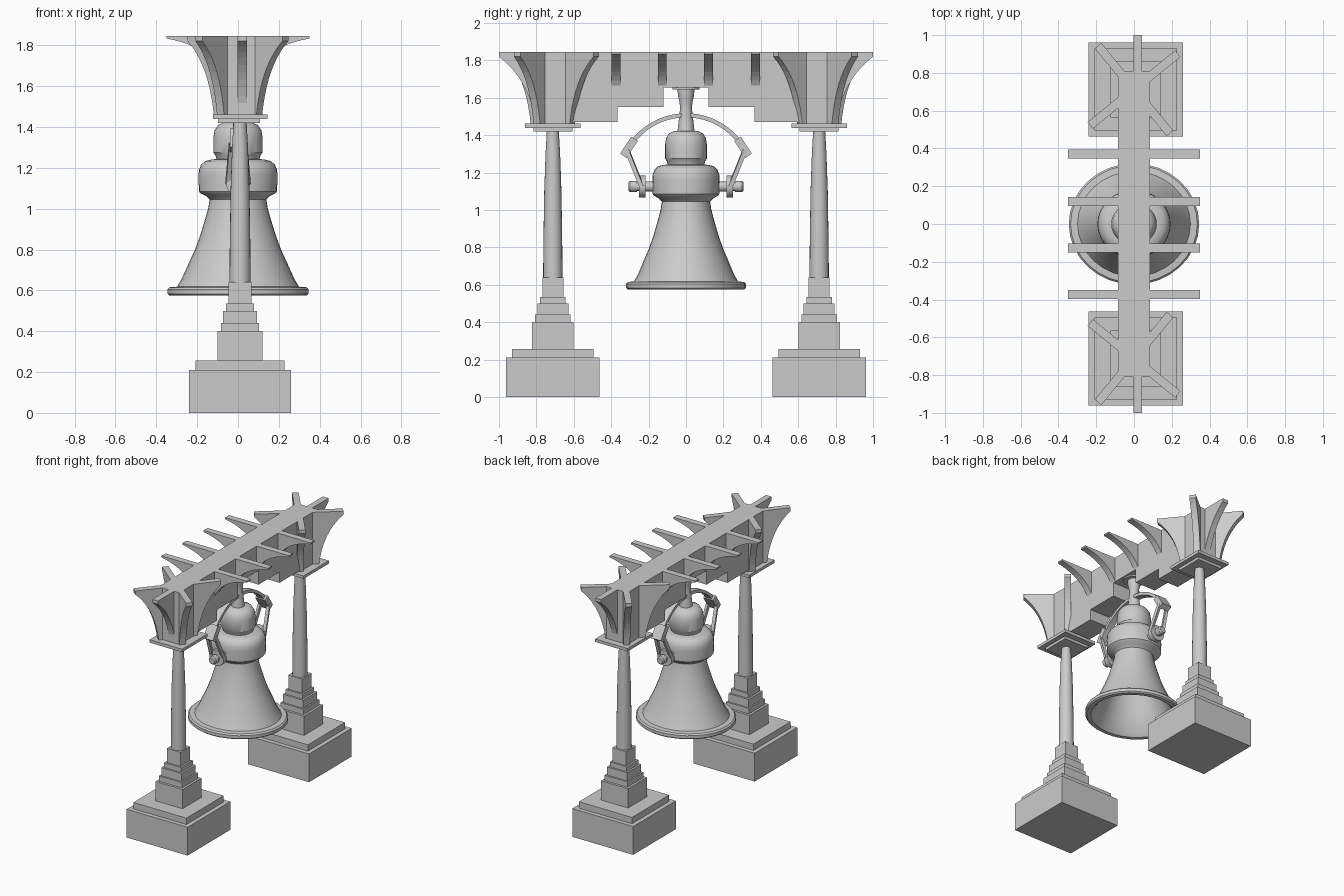
import bpy, bmesh
from math import radians, sin, cos, pi
from mathutils import Matrix, Vector

if "Cube" in bpy.data.objects:
    bpy.data.objects.remove(bpy.data.objects["Cube"])

TOP = 1.845


def finish(name, bm, smooth=False):
    bmesh.ops.recalc_face_normals(bm, faces=bm.faces)
    me = bpy.data.meshes.new(name)
    bm.to_mesh(me)
    bm.free()
    ob = bpy.data.objects.new(name, me)
    bpy.context.collection.objects.link(ob)
    if smooth:
        bpy.ops.object.select_all(action='DESELECT')
        ob.select_set(True)
        bpy.context.view_layer.objects.active = ob
        bpy.ops.object.shade_smooth_by_angle(angle=radians(35))
    return ob


def box(name, loc, size, rot_x=0):
    bm = bmesh.new()
    m = Matrix.Translation(loc) @ Matrix.Rotation(rot_x, 4, 'X') @ Matrix.Diagonal((*size, 1))
    bmesh.ops.create_cube(bm, size=1, matrix=m)
    return finish(name, bm)


def slab(name, profile, thick, loc, angle):
    """Extrude an (r, z) outline; r points along the given angle about z."""
    bm = bmesh.new()
    f = bm.faces.new([bm.verts.new((r, -thick / 2, z)) for r, z in profile])
    ext = bmesh.ops.extrude_face_region(bm, geom=[f])['geom']
    bmesh.ops.translate(bm, vec=(0, thick, 0), verts=[v for v in ext if isinstance(v, bmesh.types.BMVert)])
    bm.transform(Matrix.Translation(loc) @ Matrix.Rotation(angle, 4, 'Z'))
    return finish(name, bm)


def lathe(name, profile, loc=(0, 0, 0), sides=32, matrix=Matrix()):
    bm = bmesh.new()
    rings = []
    for r, z in profile:
        if r == 0:
            rings.append([bm.verts.new((0, 0, z))] * sides)
        else:
            rings.append([bm.verts.new((r * cos(2 * pi * i / sides), r * sin(2 * pi * i / sides), z))
                          for i in range(sides)])
    for a, b in zip(rings, rings[1:]):
        for i in range(sides):
            j = (i + 1) % sides
            bm.faces.new(list(dict.fromkeys((a[i], a[j], b[j], b[i]))))
    bm.transform(Matrix.Translation(loc) @ matrix)
    return finish(name, bm, True)


def bracket(r0, z0, r1, tip, ctrl):
    """Concave bracket outline from the root (r0, z0) out to a thin tip at r1."""
    a, c, b = Vector((r0, z0)), Vector(ctrl), Vector((r1, TOP - tip))
    n = 10
    curve = [a * (1 - t) ** 2 + c * 2 * t * (1 - t) + b * t * t for t in (i / n for i in range(n + 1))]
    return [(0, z0)] + [tuple(p) for p in curve] + [(r1, TOP), (0, TOP)]


# Stepped plinth blocks: half width, bottom, top
STEPS = [(0.25, 0, 0.21), (0.218, 0.21, 0.257), (0.111, 0.257, 0.40), (0.094, 0.40, 0.44),
         (0.083, 0.44, 0.50), (0.069, 0.50, 0.535), (0.056, 0.535, 0.64)]

for s, side in ((-1, "front"), (1, "back")):
    y = 0.712 * s
    for i, (h, z0, z1) in enumerate(STEPS):
        box(f"{side}_plinth_{i}", (0.01, y, (z0 + z1) / 2), (2 * h, 2 * h, z1 - z0))
    # Tapered round post
    lathe(f"{side}_post", [(0, 0.63), (0.052, 0.63), (0.05, 0.85), (0.046, 1.1), (0.039, 1.3),
                           (0.032, 1.425), (0, 1.425)], (0.01, y, 0), 20)
    # Capital plates and block
    box(f"{side}_cap_lower", (0.005, y, 1.43), (0.206, 0.208, 0.022))
    box(f"{side}_cap_upper", (0.01, y, 1.45), (0.267, 0.298, 0.022))
    box(f"{side}_cap_block", (0, s * 0.705, (1.46 + TOP) / 2), (0.17, 0.21, TOP - 1.46))
    # Curved brackets: four diagonal and one outward
    for k in range(4):
        slab(f"{side}_diagonal_bracket_{k}", bracket(0.135, 1.46, 0.30, 0.025, (0.165, 1.70)),
             0.045, (0, y, 0), s * radians(39.4) + k * pi / 2)
    slab(f"{side}_outer_bracket", bracket(0.085, 1.46, 0.288, 0.025, (0.13, 1.70)),
         0.046, (0.02, y, 0), s * pi / 2)

# Beam with stepped underside
half = [(0.6, TOP), (0.6, 1.47), (0.365, 1.47), (0.365, 1.55), (0.12, 1.55), (0.12, 1.655)]
slab("beam", half + [(-r, z) for r, z in reversed(half)], 0.17, (0, 0, 0), pi / 2)

# Cross fins on both sides of the beam
for i, y in enumerate((-0.374, -0.127, 0.12, 0.371)):
    for angle, side in ((0, "right"), (pi, "left")):
        slab(f"{side}_fin_{i}", bracket(0.085, 1.665, 0.35, 0.012, (0.15, 1.80)), 0.047, (0, y, 0), angle)

# Bell, slightly wider in x, with hollow inside
oval = Matrix.Diagonal((1.075, 1, 1, 1))
lathe("bell", [
    (0, 1.02), (0.10, 1.02), (0.12, 0.96), (0.155, 0.85), (0.21, 0.70), (0.262, 0.60), (0.285, 0.575),
    (0.312, 0.575), (0.321, 0.583), (0.321, 0.605), (0.312, 0.615), (0.278, 0.618), (0.255, 0.66),
    (0.228, 0.725), (0.20, 0.79), (0.175, 0.86), (0.152, 0.94), (0.136, 1.0), (0.129, 1.045),
    (0.145, 1.062), (0.17, 1.075), (0.178, 1.085), (0.18, 1.16), (0.178, 1.19), (0.168, 1.215),
    (0.15, 1.233), (0.125, 1.24), (0.098, 1.243), (0.103, 1.262), (0.112, 1.275), (0.112, 1.35),
    (0.106, 1.385), (0.09, 1.41), (0.065, 1.422), (0, 1.422)], sides=32, matrix=oval)

# Hanger rod and ceiling disc
lathe("hanger_rod", [(0, 1.41), (0.047, 1.41), (0.041, 1.46), (0.032, 1.54), (0.034, 1.575),
                     (0.043, 1.61), (0.045, 1.645), (0.073, 1.645), (0.073, 1.662), (0, 1.662)], sides=24)

# Arched strap over the bell
bm = bmesh.new()
n, rings = 20, []
for i in range(n + 1):
    a = radians(-53 + 106 * i / n)
    rings.append([bm.verts.new((x, r * sin(a), 1.147 + r * cos(a)))
                  for x, r in ((-0.025, 0.348), (0.025, 0.348), (0.025, 0.37), (-0.025, 0.37))])
for a, b in zip(rings, rings[1:]):
    for k in range(4):
        bm.faces.new((a[k], a[(k + 1) % 4], b[(k + 1) % 4], b[k]))
bm.faces.new(rings[0])
bm.faces.new(rings[-1])
finish("strap", bm, True)

# Strap clips, links and side pins
for s, side in ((-1, "front"), (1, "back")):
    box(f"{side}_clip", (0, s * 0.305, 1.335), (0.08, 0.042, 0.108), s * radians(33))
    for x, xs in ((-1, "left"), (1, "right")):
        bm = bmesh.new()
        p, q = Vector((x * 0.032, s * 0.315, 1.32)), Vector((x * 0.05, s * 0.235, 1.12))
        d = q - p
        m = Matrix.Translation((p + q) / 2) @ d.to_track_quat('Z', 'X').to_matrix().to_4x4()
        bmesh.ops.create_cube(bm, size=1, matrix=m @ Matrix.Diagonal((0.022, 0.022, d.length, 1)))
        finish(f"{side}_{xs}_link", bm)
    lathe(f"{side}_pin", [(0, 0.15), (0.027, 0.15), (0.027, 0.217), (0.058, 0.217), (0.058, 0.252),
                          (0.024, 0.252), (0.024, 0.262), (0.03, 0.262), (0.03, 0.30), (0.022, 0.308),
                          (0, 0.308)], (0, 0, 1.125), 20, Matrix.Rotation(-s * pi / 2, 4, 'X'))
